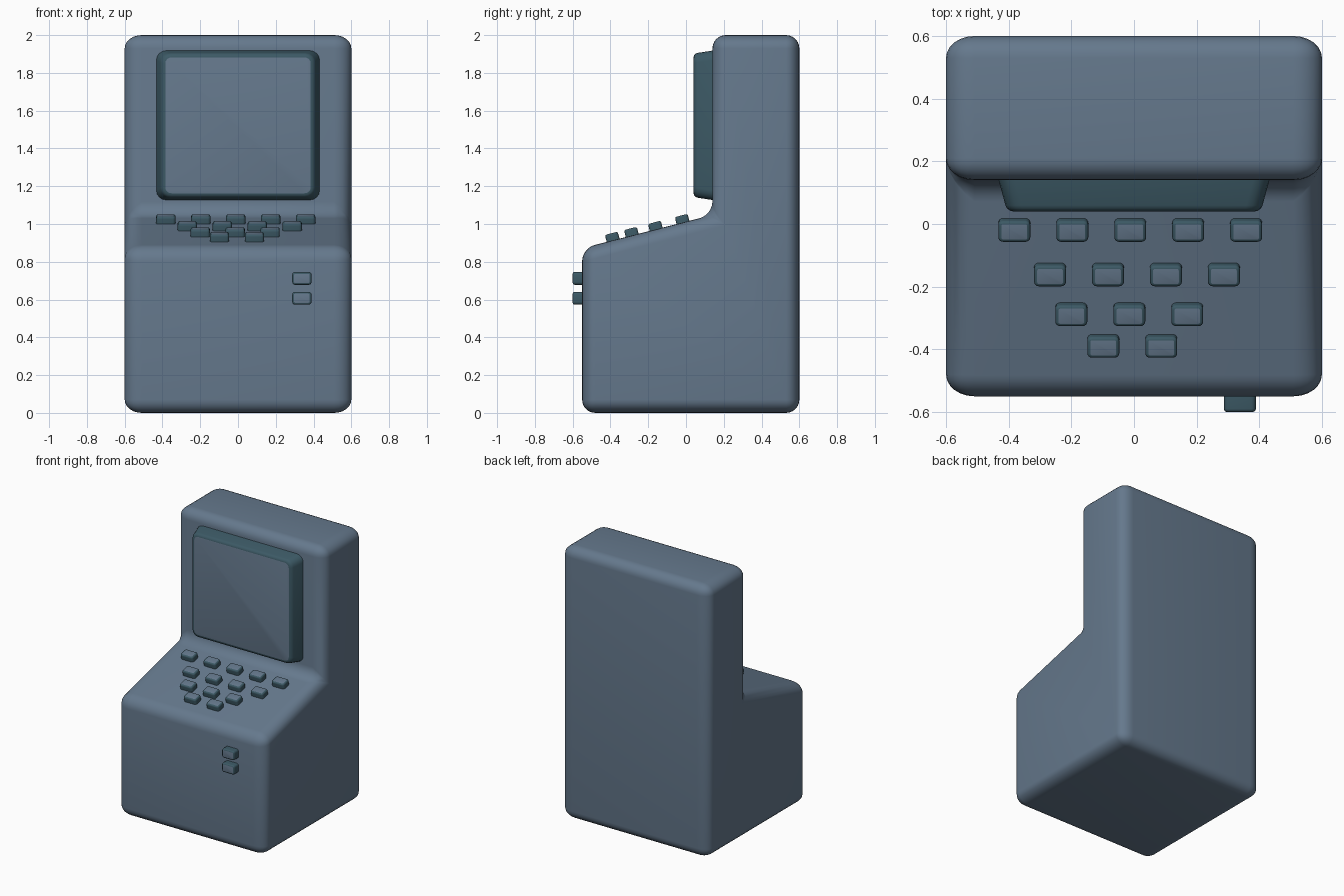
import bpy, bmesh, math
from mathutils import Matrix

if "Cube" in bpy.data.objects:
    bpy.data.objects.remove(bpy.data.objects["Cube"])


def material(name, rgb):
    m = bpy.data.materials.new(name)
    m.diffuse_color = (*rgb, 1)
    m.use_nodes = True
    m.node_tree.nodes["Principled BSDF"].inputs["Base Color"].default_value = m.diffuse_color
    return m


SHELL = material("slate blue", (0.13, 0.19, 0.265))
TRIM = material("dark teal", (0.045, 0.10, 0.13))


def finish(bm, name, mats, matrix=Matrix()):
    mesh = bpy.data.meshes.new(name)
    bm.to_mesh(mesh)
    bm.free()
    for m in mats:
        mesh.materials.append(m)
    ob = bpy.data.objects.new(name, mesh)
    ob.matrix_world = matrix
    bpy.context.collection.objects.link(ob)
    bpy.ops.object.select_all(action='DESELECT')
    ob.select_set(True)
    bpy.context.view_layer.objects.active = ob
    bpy.ops.object.shade_smooth_by_angle(angle=math.radians(40))
    return ob


def bevel(bm, edges, radius, segments):
    bmesh.ops.bevel(bm, geom=edges, offset=radius, offset_type='OFFSET',
                    segments=segments, profile=0.5, affect='EDGES',
                    clamp_overlap=True)


def pad(name, base, top, depth, corner, edge, matrix, sink=0.02):
    """Rounded raised pad along local z: shell-coloured top, teal sides."""
    bm = bmesh.new()
    bmesh.ops.create_cube(bm, size=2)
    for v in bm.verts:
        size = top if v.co.z > 0 else base
        v.co = (v.co.x * size[0] / 2, v.co.y * size[1] / 2,
                depth if v.co.z > 0 else -sink)
    bevel(bm, [e for e in bm.edges
               if abs(e.verts[0].co.z - e.verts[1].co.z) > 0.01], corner, 4)
    bevel(bm, [e for e in bm.edges
               if all(v.co.z > depth - 1e-4 for v in e.verts)], edge, 3)
    bm.normal_update()
    for f in bm.faces:
        f.material_index = 0 if f.normal.z > 0.99 else 1
    return finish(bm, name, [SHELL, TRIM], matrix)


# Cabinet: side profile extruded across x, every edge rounded
FRONT, SLOPE, LIP = -0.55, 0.255, 0.872
STRETCH = 1.3          # rounding is wider across x
half = 0.6 / STRETCH
profile = [(FRONT, 0), (0.6, 0), (0.6, 2), (0.14, 2),
           (0.14, LIP + SLOPE * 0.69), (FRONT, LIP)]
bm = bmesh.new()
face = bm.faces.new([bm.verts.new((-half, y, z)) for y, z in profile])
ext = bmesh.ops.extrude_face_region(bm, geom=[face])
bmesh.ops.translate(bm, vec=(2 * half, 0, 0),
                    verts=[g for g in ext["geom"] if isinstance(g, bmesh.types.BMVert)])
bmesh.ops.recalc_face_normals(bm, faces=bm.faces)
bevel(bm, bm.edges[:], 0.07, 6)
bmesh.ops.scale(bm, vec=(STRETCH, 1, 1), verts=bm.verts)
finish(bm, "cabinet", [SHELL])

# Screen: tapered block on the upright
face_front = Matrix.Rotation(math.radians(90), 4, 'X')
pad("screen", (0.875, 0.797), (0.81, 0.76), 0.10, 0.05, 0.02,
    Matrix.Translation((0, 0.14, 1.5225)) @ face_front)

# Keys: triangle of rows on the sloped panel
tilt = Matrix.Rotation(math.atan(SLOPE), 4, 'X')
rows = [(-0.016, -0.382, 5), (-0.158, -0.268, 4),
        (-0.285, -0.2, 3), (-0.386, -0.098, 2)]
for r, (y, x0, count) in enumerate(rows, 1):
    for c in range(count):
        z = LIP + SLOPE * (y - FRONT)
        pad(f"key_{r}_{c + 1}", (0.102, 0.07), (0.102, 0.07), 0.038, 0.015, 0.01,
            Matrix.Translation((x0 + 0.185 * c, y, z)) @ tilt)

# Two buttons on the lower front
for i, z in enumerate((0.712, 0.607), 1):
    pad(f"front_button_{i}", (0.102, 0.068), (0.102, 0.068), 0.05, 0.015, 0.01,
        Matrix.Translation((0.338, FRONT, z)) @ face_front)
